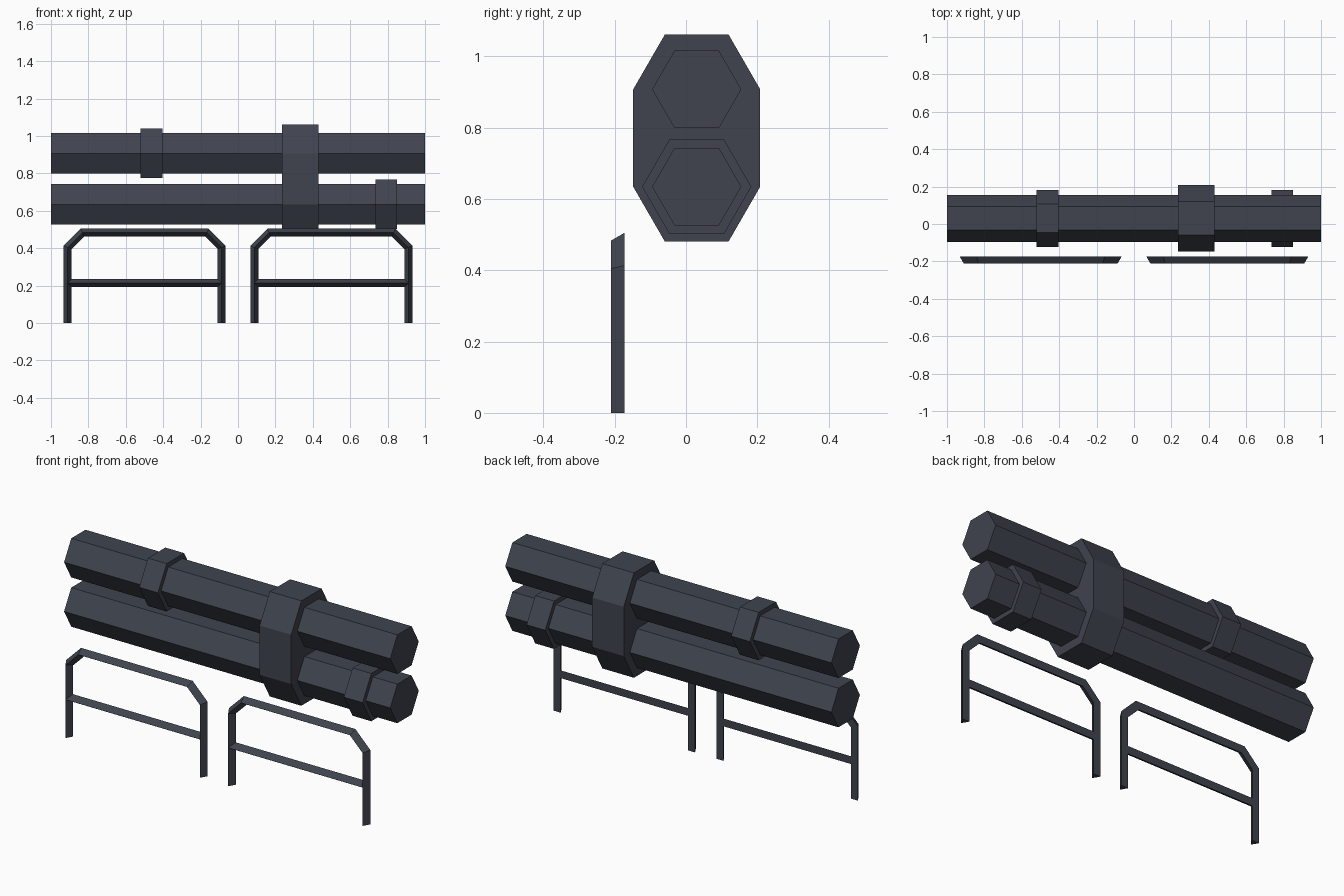
import bpy, bmesh, math
from mathutils import Vector

if "Cube" in bpy.data.objects:
    bpy.data.objects.remove(bpy.data.objects["Cube"])

slate = bpy.data.materials.new("dark_slate")
slate.diffuse_color = (0.050, 0.057, 0.076, 1)
slate.use_nodes = True
slate.node_tree.nodes["Principled BSDF"].inputs["Base Color"].default_value = slate.diffuse_color


def make_object(name, rings):
    """Skin a row of equal-sized vertex rings and cap both ends."""
    bm = bmesh.new()
    loops = [[bm.verts.new(p) for p in ring] for ring in rings]
    for a, b in zip(loops, loops[1:]):
        for i in range(len(a)):
            j = (i + 1) % len(a)
            bm.faces.new((a[i], a[j], b[j], b[i]))
    bm.faces.new(loops[0])
    bm.faces.new(loops[-1])
    bmesh.ops.recalc_face_normals(bm, faces=bm.faces)
    mesh = bpy.data.meshes.new(name)
    bm.to_mesh(mesh)
    bm.free()
    mesh.materials.append(slate)
    obj = bpy.data.objects.new(name, mesh)
    bpy.context.collection.objects.link(obj)
    return obj


def extrude_x(name, profile, x0, x1):
    return make_object(name, [[(x, y, z) for y, z in profile] for x in (x0, x1)])


def hexagon(z, r, y=0.03):
    return [(y + r * math.cos(math.radians(60 * i)),
             z + r * math.sin(math.radians(60 * i))) for i in range(6)]


def sweep(name, path):
    """Sweep a triangular bar (apex to the front) along a mitred x/z path."""
    half, back, front = 0.0215, -0.173, -0.21
    pts = [Vector(p) for p in path]
    dirs = [(b - a).normalized() for a, b in zip(pts, pts[1:])]
    rings = []
    for i, p in enumerate(pts):
        d0, d1 = dirs[max(i - 1, 0)], dirs[min(i, len(dirs) - 1)]
        n0, n1 = Vector((-d0.y, d0.x)), Vector((-d1.y, d1.x))
        m = (n0 + n1).normalized()
        m *= half / m.dot(n0)
        rings.append([(p.x + m.x, back, p.y + m.y),
                      (p.x - m.x, back, p.y - m.y),
                      (p.x, front, p.y)])
    return make_object(name, rings)


# Two hexagonal pipes
UPPER, LOWER = 0.907, 0.634
extrude_x("upper_pipe", hexagon(UPPER, 0.125), -1, 1)
extrude_x("lower_pipe", hexagon(LOWER, 0.125), -1, 1)

# Joint collars
extrude_x("upper_collar", hexagon(UPPER, 0.153), -0.52, -0.405)
extrude_x("lower_collar", hexagon(LOWER, 0.153), 0.735, 0.85)

# Large clamp around both pipes
r = 0.178
big_top, big_bottom = hexagon(UPPER, r), hexagon(LOWER, r)
extrude_x("clamp", big_top[0:4] + big_bottom[3:6] + big_bottom[0:1], 0.236, 0.43)

# Two guard rails in front of the pipes
for side, cx in (("left", -0.499), ("right", 0.499)):
    w, c, top = 0.412, 0.079, 0.483
    sweep(side + "_rail_frame", [(cx - w, 0), (cx - w, top - c), (cx - w + c, top),
                                 (cx + w - c, top), (cx + w, top - c), (cx + w, 0)])
    sweep(side + "_rail_crossbar", [(cx - w, 0.213), (cx + w, 0.213)])
